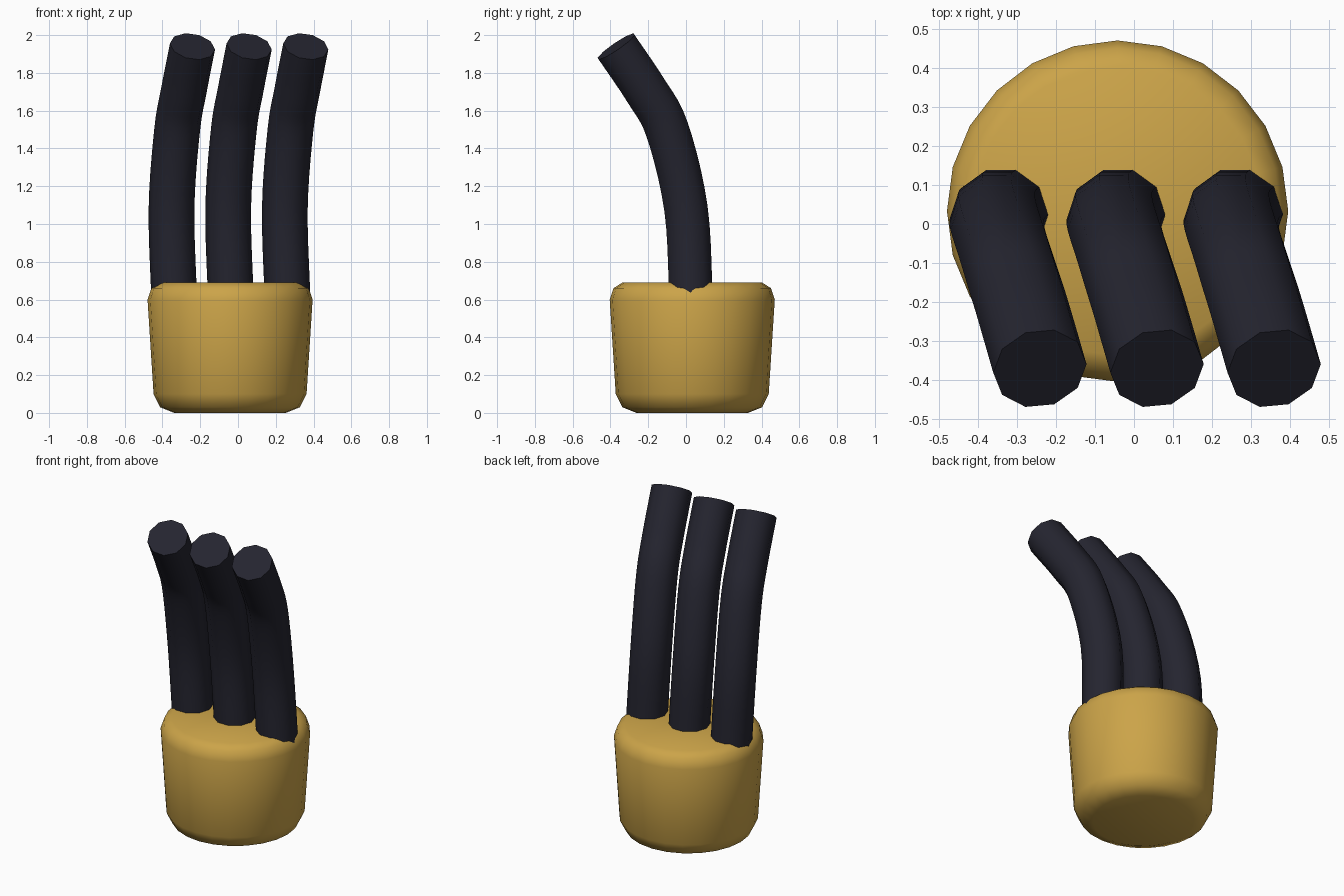
import bpy, bmesh, math
from mathutils import Vector

if "Cube" in bpy.data.objects:
    bpy.data.objects.remove(bpy.data.objects["Cube"])


def make_material(name, rgb):
    m = bpy.data.materials.new(name)
    m.diffuse_color = (*rgb, 1.0)
    m.use_nodes = True
    m.node_tree.nodes["Principled BSDF"].inputs["Base Color"].default_value = m.diffuse_color
    return m


GOLD = make_material("gold", (0.60, 0.37, 0.066))
DARK = make_material("dark_blue_black", (0.018, 0.018, 0.029))


def loft(name, rings, material, angle):
    """Skin a list of vertex rings, cap both ends and smooth by angle."""
    bm = bmesh.new()
    loops = [[bm.verts.new(p) for p in ring] for ring in rings]
    n = len(loops[0])
    for a, b in zip(loops, loops[1:]):
        for i in range(n):
            j = (i + 1) % n
            bm.faces.new((a[i], a[j], b[j], b[i]))
    bm.faces.new(loops[0][::-1])
    bm.faces.new(loops[-1])
    bmesh.ops.recalc_face_normals(bm, faces=bm.faces[:])
    mesh = bpy.data.meshes.new(name)
    bm.to_mesh(mesh)
    bm.free()
    mesh.materials.append(material)
    obj = bpy.data.objects.new(name, mesh)
    bpy.context.collection.objects.link(obj)
    bpy.ops.object.select_all(action='DESELECT')
    obj.select_set(True)
    bpy.context.view_layer.objects.active = obj
    bpy.ops.object.shade_smooth_by_angle(angle=math.radians(angle))
    return obj


def ring(center, u, v, radius, sides):
    return [center + radius * (u * math.cos(a) + v * math.sin(a))
            for a in (2 * math.pi * i / sides for i in range(sides))]


def smooth_path(points, steps):
    """Catmull-Rom curve through the points."""
    p = [2 * points[0] - points[1], *points, 2 * points[-1] - points[-2]]
    path = []
    for a, b, c, d in zip(p, p[1:], p[2:], p[3:]):
        for s in range(steps):
            t = s / steps
            path.append(0.5 * (2 * b + (c - a) * t + (2 * a - 5 * b + 4 * c - d) * t * t
                               + (3 * b - a - 3 * c + d) * t ** 3))
    return path + [points[-1]]


# Rounded, slightly flared base
X, Y = Vector((1, 0, 0)), Vector((0, 1, 0))
profile = [(0.295, 0.0), (0.37, 0.03), (0.405, 0.10),
           (0.437, 0.60), (0.417, 0.66), (0.37, 0.69)]
loft("base", [ring(Vector((-0.042, 0.033, z)), X, Y, r, 24) for r, z in profile], GOLD, 50)

# Three parallel bent tubes
path = smooth_path([Vector(p) for p in (
    (-0.337, 0.028, 0.58), (-0.352, 0.0, 1.08), (-0.322, -0.10, 1.50),
    (-0.286, -0.215, 1.71), (-0.241, -0.37, 1.94))], 5)
for k in range(3):
    rings = []
    for i, p in enumerate(path):
        t = (path[min(i + 1, len(path) - 1)] - path[max(i - 1, 0)]).normalized()
        u = (X - t * X.dot(t)).normalized()
        rings.append(ring(p + X * 0.3 * k, u, t.cross(u), 0.121, 10))
    loft(f"tube_{k + 1}", rings, DARK, 50)
